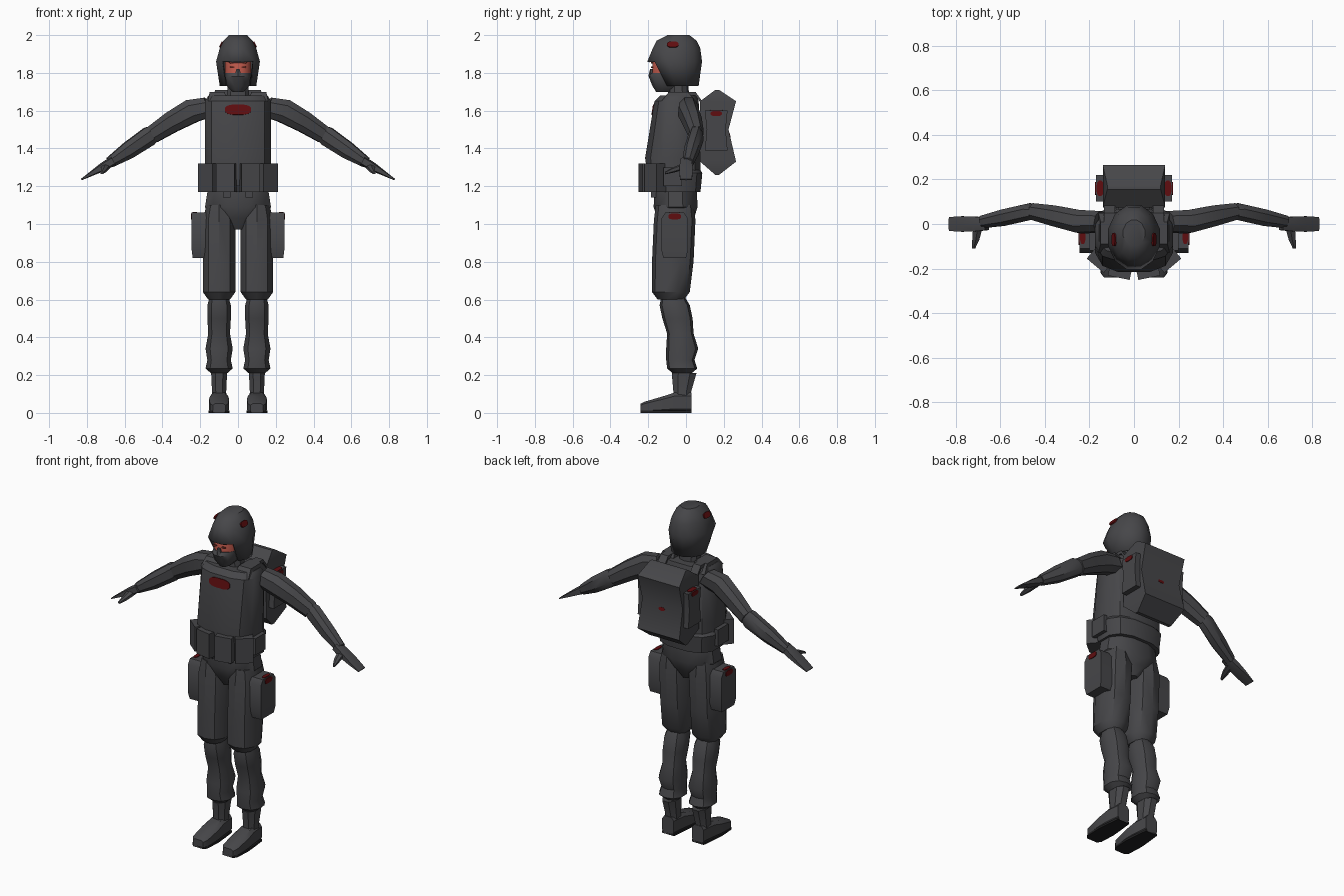
import bpy
import bmesh
import math
from mathutils import Vector

if "Cube" in bpy.data.objects:
    bpy.data.objects.remove(bpy.data.objects["Cube"], do_unlink=True)

RIGHT, FORWARD, UP = Vector((1, 0, 0)), Vector((0, 1, 0)), Vector((0, 0, 1))
parts = []


def material(name, red, green, blue):
    mat = bpy.data.materials.new(name)
    mat.use_nodes = True
    colour = (red, green, blue, 1)
    mat.diffuse_color = colour
    mat.node_tree.nodes["Principled BSDF"].inputs["Base Color"].default_value = colour
    return mat


CLOTH = material("charcoal cloth", .062, .062, .067)
RUBBER = material("black rubber", .015, .015, .016)
BADGE = material("dark red", .115, .004, .005)
SKIN = material("reddish skin", .52, .1, .07)
EYE = material("shadowed eye", .2, .035, .025)


def finish(name, bm, mat, mirror):
    """Turn the bmesh into an object, mirrored across x when asked."""
    bmesh.ops.recalc_face_normals(bm, faces=bm.faces)
    mesh = bpy.data.meshes.new(name)
    bm.to_mesh(mesh)
    bm.free()
    mesh.materials.append(mat)
    obj = bpy.data.objects.new(name, mesh)
    bpy.context.scene.collection.objects.link(obj)
    if mirror:
        obj.modifiers.new("Mirror", "MIRROR").use_mirror_merge = False
    parts.append(obj)
    return obj


def loft(name, rows, along, mat=CLOTH, sides=10, square=.85, turn=0,
         mirror=False, open_where=None):
    """Skin rings of (centre, half width, half height); square=0 makes a box."""
    along = Vector(along).normalized()
    if along == UP:
        across = Vector((math.cos(turn), math.sin(turn), 0))
    else:
        across = along.cross(UP).normalized()
    other = across.cross(along)
    bm = bmesh.new()
    rings = []
    for centre, width, height in rows:
        ring = []
        for i in range(sides):
            angle = (i + .5) / sides * math.tau
            c, s = math.cos(angle), math.sin(angle)
            u = math.copysign(abs(c) ** square, c) * width
            v = math.copysign(abs(s) ** square, s) * height
            ring.append(bm.verts.new(Vector(centre) + across * u + other * v))
        rings.append(ring)
    for low, high in zip(rings, rings[1:]):
        for i in range(sides):
            j = (i + 1) % sides
            bm.faces.new((low[i], low[j], high[j], high[i]))
    bm.faces.new(rings[0][::-1])
    bm.faces.new(rings[-1])
    if open_where:
        gone = [face for face in bm.faces if open_where(face.calc_center_median())]
        bmesh.ops.delete(bm, geom=gone, context="FACES")
    return finish(name, bm, mat, mirror)


def column(name, x, rows, **options):
    """Upright part with rings of (z, y, half width, half depth) at a given x."""
    rings = [((x, y, z), width, depth) for z, y, width, depth in rows]
    return loft(name, rings, UP, mirror=x > 0, **options)


def block(name, x, rows, **options):
    return column(name, x, rows, sides=4, square=0, **options)


def badge(name, centre, normal, width, height, mat=BADGE):
    """Thin rounded plate facing along the normal."""
    middle, step = Vector(centre), Vector(normal).normalized() * .004
    rows = [(middle - step, width, height), (middle + step, width, height)]
    return loft(name, rows, normal, mat, sides=12, square=.7, mirror=middle.x > 0)


# Head, face and mask
column("neck", 0, [(1.62, -.04, .07, .06), (1.78, -.04, .05, .05)])
column("face", 0, [(1.78, -.09, .07, .09), (1.85, -.09, .07, .09), (1.9, -.08, .07, .08)],
       mat=SKIN, sides=12)
column("mask", 0, [(1.7, -.11, .03, .05), (1.73, -.1, .06, .08),
                   (1.78, -.1, .07, .1), (1.8, -.09, .07, .095)], sides=12)
column("nose_cover", 0, [(1.78, -.18, .02, .02), (1.82, -.18, .01, .01)], sides=6)
badge("eye", (.03, -.18, 1.83), -FORWARD, .012, .005, EYE)
badge("brow", (0, -.18, 1.855), -FORWARD, .05, .006, EYE)

# Helmet with an open front below the brim
helmet = column("helmet", 0, [(1.73, -.03, .1, .1), (1.86, -.06, .12, .15), (1.93, -.05, .1, .13),
                              (1.97, -.05, .08, .11), (2, -.04, .05, .06)],
                sides=12, square=1,
                open_where=lambda c: c.z < 1.74 or (c.z < 1.85 and c.y < -.12))
helmet.modifiers.new("Shell", "SOLIDIFY")
badge("helmet_badge", (.09, -.07, 1.95), RIGHT + UP * .5, .03, .017)

# Vest with shoulder pieces and pack straps
column("vest", 0, [(1.2, -.06, .18, .14), (1.35, -.07, .18, .15),
                   (1.65, -.05, .18, .12), (1.68, -.04, .16, .1)], sides=12, square=.7)
block("vest_shoulder", .11, [(1.65, -.04, .05, .09), (1.7, -.04, .04, .05)])
loft("pack_strap", [((.11, y, z), .025, .01) for y, z in ((0, 1.69), (.05, 1.69), (.1, 1.62))],
     FORWARD, sides=4, square=0, mirror=True)
badge("chest_badge", (0, -.175, 1.605), UP * .16 - FORWARD, .07, .028)

# Belt and its pouches
column("belt", 0, [(1.17, -.05, .18, .13), (1.27, -.05, .19, .14), (1.3, -.05, .17, .12)],
       sides=12, square=.75)
for name, x, y, turn in (("front_pouch", .06, -.2, .2), ("corner_pouch", .147, -.155, .7)):
    block(name, x, [(z, y, .05, .042) for z in (1.17, 1.32)], turn=turn)
block("side_pouch", .18, [(z, -.07, .02, .05) for z in (1.2, 1.3)])
block("belt_tab", .06, [(z, -.17, .02, .015) for z in (1.14, 1.18)])

# Backpack, pinched below its flap, with a pouch on each side
block("backpack", 0, [(1.26, .165, .12, .01), (1.33, .17, .14, .095), (1.5, .15, .135, .075),
                      (1.65, .17, .14, .095), (1.71, .165, .12, .01)])
block("backpack_pouch", .14, [(1.39, .16, .03, .06), (1.5, .16, .03, .05), (1.6, .16, .03, .06)])
badge("pouch_side_badge", (.17, .16, 1.585), RIGHT, .03, .014)
badge("pouch_top_badge", (.152, .16, 1.6), UP, .016, .035)
badge("backpack_badge", (0, .23, 1.47), FORWARD + UP * .2, .02, .01)

# Hips and legs
column("hips", 0, [(1.18, -.055, .165, .115), (1.09, -.055, .18, .12),
                   (1.03, -.055, .12, .1), (.97, -.055, .03, .07)], sides=12)
column("thigh", .1, [(1.1, -.06, .07, .1), (1.02, -.06, .09, .11), (.8, -.07, .09, .11),
                     (.64, -.08, .09, .1), (.6, -.08, .06, .07)])
column("shin", .1, [(.62, -.07, .05, .06), (.57, -.06, .065, .08), (.5, -.045, .065, .08),
                    (.42, -.03, .06, .07), (.34, -.02, .075, .085), (.28, -.03, .065, .075),
                    (.235, -.02, .075, .08), (.21, -.02, .045, .05)])
block("thigh_pouch", .2, [(.82, -.06, .04, .06), (.86, -.06, .045, .07),
                          (1.03, -.06, .045, .07), (1.06, -.06, .045, .05)])
badge("thigh_pouch_badge", (.245, -.06, 1.04), RIGHT, .034, .016)
badge("thigh_pouch_top_badge", (.23, -.06, 1.06), UP, .012, .03)

# Boots, resting on flat soles
column("boot_shaft", .1, [(.06, -.02, .045, .05), (.11, -.02, .04, .05), (.21, -.01, .045, .07)],
       sides=8)
outline = [(-.24, .035, .025), (-.22, .05, .03), (-.12, .055, .045),
           (-.06, .05, .055), (.03, .04, .055)]
loft("boot_foot", [((.1, y, height), width, height) for y, width, height in outline],
     FORWARD, sides=8, square=.5, mirror=True)
loft("boot_sole", [((.1, y, .006), width, .006) for y, width, height in outline],
     FORWARD, mat=RUBBER, sides=4, square=0, mirror=True)

# Arms and hands
loft("upper_arm", [((.15, .01, 1.62), .05, .06), ((.24, .01, 1.6), .055, .068),
                   ((.35, .035, 1.54), .05, .06), ((.45, .055, 1.475), .04, .05)],
     RIGHT * .85 + FORWARD * .15 - UP * .5, sides=8, mirror=True)
loft("forearm", [((.43, .055, 1.49), .03, .04), ((.47, .055, 1.465), .04, .054),
                 ((.58, .03, 1.39), .04, .048), ((.68, .01, 1.325), .03, .03)],
     RIGHT * .85 - FORWARD * .2 - UP * .5, sides=8, mirror=True)
loft("hand", [((.66, 0, 1.335), .03, .025), ((.71, 0, 1.305), .036, .024),
              ((.77, 0, 1.27), .038, .014), ((.83, 0, 1.235), .034, .004)],
     RIGHT * .86 - UP * .5, sides=6, square=.6, mirror=True)
loft("thumb", [((.7, -.01, 1.305), .025, .018), ((.71, -.07, 1.285), .018, .014),
               ((.72, -.11, 1.27), .008, .007)], FORWARD, sides=6, mirror=True)

# Smooth shading that keeps the hard creases
bpy.ops.object.select_all(action="DESELECT")
for part in parts:
    part.select_set(True)
bpy.context.view_layer.objects.active = parts[0]
bpy.ops.object.shade_smooth_by_angle(angle=math.radians(35))
